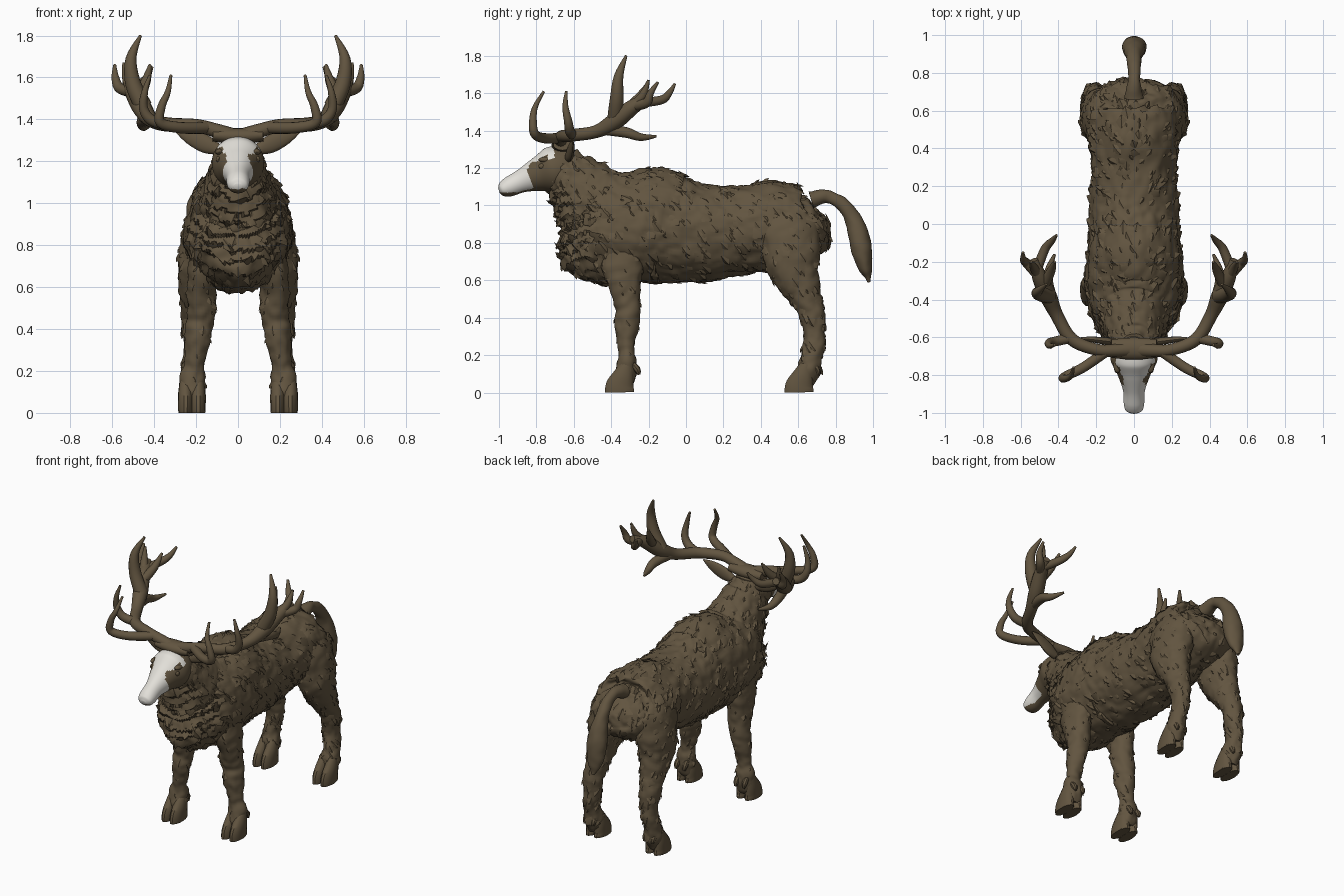
import bpy, bmesh, math, random
from mathutils import Vector, noise

if "Cube" in bpy.data.objects:
    bpy.data.objects.remove(bpy.data.objects["Cube"])

random.seed(4)


def material(name, rgb):
    m = bpy.data.materials.new(name)
    m.diffuse_color = (*rgb, 1)
    m.use_nodes = True
    m.node_tree.nodes["Principled BSDF"].inputs["Base Color"].default_value = m.diffuse_color
    return m


BROWN = material("brown coat", (0.122, 0.090, 0.051))
WHITE = material("white blaze", (0.76, 0.74, 0.69))
DARK = material("dark eye", (0.03, 0.022, 0.015))


def spline(pts, steps):
    """Smooth curve through stations (x, y, z, half width, half height)."""
    out = []
    for i in range(len(pts) - 1):
        a, b, c, d = (pts[max(i - 1, 0)], pts[i], pts[i + 1], pts[min(i + 2, len(pts) - 1)])
        for k in range(steps):
            t = k / steps
            out.append([0.5 * (2 * q + (r - p) * t + (2 * p - 5 * q + 4 * r - s) * t * t
                               + (3 * q - p - 3 * r + s) * t ** 3) for p, q, r, s in zip(a, b, c, d)])
    out.append(list(pts[-1]))
    return out


def add_tufts(bm, count, size):
    """Scatter raised locks of hair, lying back and down over the surface."""
    bm.normal_update()
    faces = list(bm.faces)
    spots = random.choices(faces, [f.calc_area() for f in faces], k=count)
    spots = [(f.calc_center_median(), f.normal.copy()) for f in spots]
    for p, n in spots:
        d = Vector((random.uniform(-.35, .35), 0.6, -0.8))
        d -= n * d.dot(n)
        if d.length < 0.15:
            continue
        d.normalize()
        s = n.cross(d)
        k = size * random.uniform(0.6, 1.3)
        w = k * random.uniform(0.45, 0.85)
        base, left, right, top, tip = [bm.verts.new(v) for v in (
            p - d * k * .9 - n * .005, p + s * w - n * .005, p - s * w - n * .005,
            p + n * k * .22 + d * k * .2, p + d * k * .7 + n * k * .16)]
        for f in ((base, left, top), (right, base, top), (left, tip, top),
                  (tip, right, top), (left, base, right, tip)):
            bm.faces.new(f)


def finish(name, bm, mirror=False, mats=(BROWN,), smooth=True):
    bmesh.ops.recalc_face_normals(bm, faces=bm.faces)
    me = bpy.data.meshes.new(name)
    bm.to_mesh(me)
    bm.free()
    for m in mats:
        me.materials.append(m)
    ob = bpy.data.objects.new(name, me)
    bpy.context.collection.objects.link(ob)
    if smooth:
        bpy.ops.object.select_all(action='DESELECT')
        ob.select_set(True)
        bpy.context.view_layer.objects.active = ob
        bpy.ops.object.shade_smooth_by_angle(angle=math.radians(40))
    if mirror:
        ob.modifiers.new("Mirror", 'MIRROR').use_mirror_merge = False
    return ob


def loft(name, stations, seg=14, steps=5, fur=0.0, tufts=0, tuft_size=.04,
         folds=False, mirror=False, mats=(BROWN,), paint=None):
    """Elliptical sections swept along a smooth path, with optional fur relief."""
    st = spline(stations, steps)
    pos = [Vector(s[:3]) for s in st]
    bm = bmesh.new()
    rings, w = [], None
    for i, s in enumerate(st):
        t = (pos[min(i + 1, len(st) - 1)] - pos[max(i - 1, 0)]).normalized()
        if w is None:
            w = Vector((1, 0, 0)) if abs(t.x) < 0.8 else Vector((0, 0, 1))
        w = (w - t * w.dot(t)).normalized()
        h = t.cross(w)
        ring = []
        for k in range(seg):
            a = 2 * math.pi * k / seg
            v = pos[i] + w * max(s[3], .002) * math.cos(a) + h * max(s[4], .002) * math.sin(a)
            v.z = max(v.z, 0)
            ring.append(bm.verts.new(v))
        rings.append(ring)
    for a, b in zip(rings, rings[1:]):
        for k in range(seg):
            j = (k + 1) % seg
            bm.faces.new((a[k], a[j], b[j], b[k]))
    bm.faces.new(rings[0][::-1])
    bm.faces.new(rings[-1])
    bmesh.ops.recalc_face_normals(bm, faces=bm.faces)
    bm.normal_update()
    if fur:
        for v, n in [(v, v.normal.copy()) for v in bm.verts]:
            c = v.co.copy()
            d = fur * (noise.noise(c * 9) + 0.8 * noise.noise(c * 24))
            if folds and n.y < -.25 and .58 < c.z < 1.1:
                # drooping, overlapping folds of the chest mane
                phase = (c.z - 1.9 * c.x ** 2 + .03 * noise.noise(c * 12)) / .06
                d += .026 * min(1, -n.y * 1.3) * (.6 - phase % 1)
            v.co = c + n * d
    if tufts:
        add_tufts(bm, tufts, tuft_size)
    if paint:
        bm.normal_update()
        for f in bm.faces:
            f.material_index = paint(f.calc_center_median())
    return finish(name, bm, mirror, mats)


# Torso, rump to breast
loft("torso", [(0, .725, .95, .05, .05), (0, .705, .935, .16, .125), (0, .64, .90, .22, .185),
               (0, .5, .895, .235, .235), (0, .3, .87, .225, .235), (0, .1, .855, .235, .26),
               (0, -.05, .87, .24, .285), (0, -.16, .892, .245, .312), (0, -.3, .872, .262, .287),
               (0, -.45, .865, .235, .29), (0, -.55, .87, .185, .25), (0, -.62, .89, .12, .17),
               (0, -.65, .9, .04, .06)],
     seg=110, steps=9, fur=.013, tufts=750, tuft_size=.042, folds=True)

# Neck with mane
loft("neck", [(0, -.33, .91, .20, .22), (0, -.38, .94, .215, .25), (0, -.48, 1.0, .185, .222),
              (0, -.57, 1.10, .152, .182), (0, -.64, 1.2, .12, .13), (0, -.66, 1.28, .08, .08)],
     seg=90, steps=10, fur=.012, tufts=330, tuft_size=.038, folds=True)


# Head, with white on the forehead, nose bridge and muzzle
def face_colour(c):
    ragged = .012 * noise.noise(c * 30)
    if c.y < -.83 + ragged + (1.13 - c.z) * .4:
        return int(c.z > 1.07 + ragged * .5 + max(0, c.y + .9) * .3)
    half = .054 + .048 * min(1, max(0, (c.y + .82) / .09)) + ragged
    return int(c.y < -.705 and abs(c.x) < half and c.z > 1.16)


loft("head", [(0, -.56, 1.25, .04, .04), (0, -.62, 1.225, .10, .10), (0, -.71, 1.19, .125, .125),
              (0, -.79, 1.165, .09, .092), (0, -.88, 1.13, .058, .062), (0, -.95, 1.098, .054, .052),
              (0, -.985, 1.085, .045, .037), (0, -1.0, 1.08, .02, .015)],
     seg=64, steps=12, mats=(BROWN, WHITE), paint=face_colour)

# Crown between the antlers, and ears
loft("crown", [(-.12, -.66, 1.325, .03, .05), (0, -.66, 1.32, .04, .06), (.12, -.66, 1.325, .03, .05)])
loft("ear", [(.08, -.63, 1.25, .02, .02), (.15, -.62, 1.28, .042, .02),
             (.23, -.61, 1.315, .033, .014), (.295, -.605, 1.34, .004, .004)], mirror=True)


# Eyes and nostrils
def bead(name, loc, r, scale, mat):
    bm = bmesh.new()
    bmesh.ops.create_uvsphere(bm, u_segments=12, v_segments=8, radius=r)
    for v in bm.verts:
        v.co = Vector([c * s for c, s in zip(v.co, scale)]) + Vector(loc)
    finish(name, bm, True, (mat,))


bead("eye", (.094, -.77, 1.21), .015, (.7, 1.2, 1), BROWN)
bead("brow", (.088, -.75, 1.245), .026, (.8, 1.5, .6), BROWN)
bead("nostril", (.03, -.983, 1.1), .010, (.8, 1, 1), DARK)

# Legs
loft("front_leg", [(.14, -.34, .85, .07, .10), (.16, -.34, .7, .082, .12), (.175, -.325, .57, .07, .085),
                   (.177, -.315, .45, .066, .068), (.188, -.32, .36, .060, .064), (.205, -.32, .24, .048, .044),
                   (.215, -.315, .16, .056, .052), (.22, -.32, .10, .056, .055), (.22, -.33, .05, .04, .045)],
     seg=32, steps=8, fur=.011, tufts=70, tuft_size=.03, mirror=True)
loft("hind_leg", [(.13, .55, .98, .07, .10), (.15, .545, .9, .10, .155), (.17, .56, .79, .11, .158),
                  (.185, .575, .66, .098, .14), (.195, .63, .54, .075, .098), (.205, .672, .44, .06, .068),
                  (.21, .685, .3, .052, .058), (.215, .675, .2, .052, .056), (.22, .66, .12, .056, .06),
                  (.22, .64, .05, .04, .045)],
     seg=40, steps=8, fur=.011, tufts=170, tuft_size=.034, mirror=True)

# Cloven hooves and dewclaws
for leg, dy in (("front", 0), ("hind", .96)):
    for side, x in (("inner", .190), ("outer", .250)):
        loft(f"{leg}_{side}_hoof", [(x, -.315 + dy, .15, .028, .035), (x, -.335 + dy, .09, .036, .058),
                                    (x, -.352 + dy, .04, .036, .076), (x, -.355 + dy, .01, .035, .08),
                                    (x, -.355 + dy, 0, .033, .078)], mirror=True)
        loft(f"{leg}_{side}_dewclaw", [(x, -.29 + dy, .16, .012, .012), (x, -.262 + dy, .125, .018, .018),
                                       (x, -.25 + dy, .095, .008, .008)], seg=8, mirror=True)

# Tail
loft("tail", [(0, .67, 1.03, .05, .045), (0, .75, 1.048, .034, .036), (0, .84, 1.005, .036, .036),
              (0, .905, .90, .048, .05), (0, .935, .78, .062, .055), (0, .955, .68, .055, .042),
              (0, .972, .62, .03, .02), (0, .98, .59, .008, .008)], seg=24, steps=6, fur=.005)


# Antlers: a main beam with tapering tines
def tine(name, pts, r0=.028, r1=.007):
    n = len(pts) - 1
    loft(name, [(*p, *[r0 + (r1 - r0) * (i / n) ** 1.9] * 2) for i, p in enumerate(pts)], mirror=True)


loft("main_beam", [(.03, -.665, 1.32, .04, .04), (.11, -.67, 1.348, .034, .034),
                   (.20, -.665, 1.37, .032, .032), (.33, -.61, 1.375, .034, .034),
                   (.41, -.48, 1.395, .035, .035), (.455, -.38, 1.45, .046, .046),
                   (.50, -.28, 1.53, .040, .040), (.53, -.19, 1.575, .022, .022)], mirror=True)
tine("brow_tine", [(.14, -.67, 1.36), (.27, -.76, 1.36), (.37, -.81, 1.385),
                   (.365, -.818, 1.46), (.335, -.805, 1.53), (.32, -.76, 1.61)])
tine("second_tine", [(.32, -.60, 1.375), (.41, -.62, 1.395), (.45, -.63, 1.45),
                     (.445, -.645, 1.53), (.42, -.64, 1.61)])
tine("top_tine", [(.45, -.38, 1.46), (.50, -.37, 1.57), (.51, -.36, 1.69), (.465, -.32, 1.8)], .042)
tine("rear_tine", [(.42, -.45, 1.41), (.455, -.32, 1.39), (.45, -.24, 1.365), (.42, -.16, 1.37)], .032)
tine("outer_tine", [(.50, -.28, 1.53), (.565, -.21, 1.55), (.585, -.19, 1.60), (.588, -.15, 1.66)])
tine("inner_tine", [(.51, -.23, 1.55), (.47, -.13, 1.565), (.435, -.09, 1.60), (.41, -.06, 1.65)], .026)
tine("middle_tine", [(.50, -.28, 1.53), (.53, -.23, 1.59), (.545, -.2, 1.67)], .028)
tine("crown_tine", [(.48, -.33, 1.5), (.44, -.25, 1.58), (.42, -.20, 1.66)], .030)
